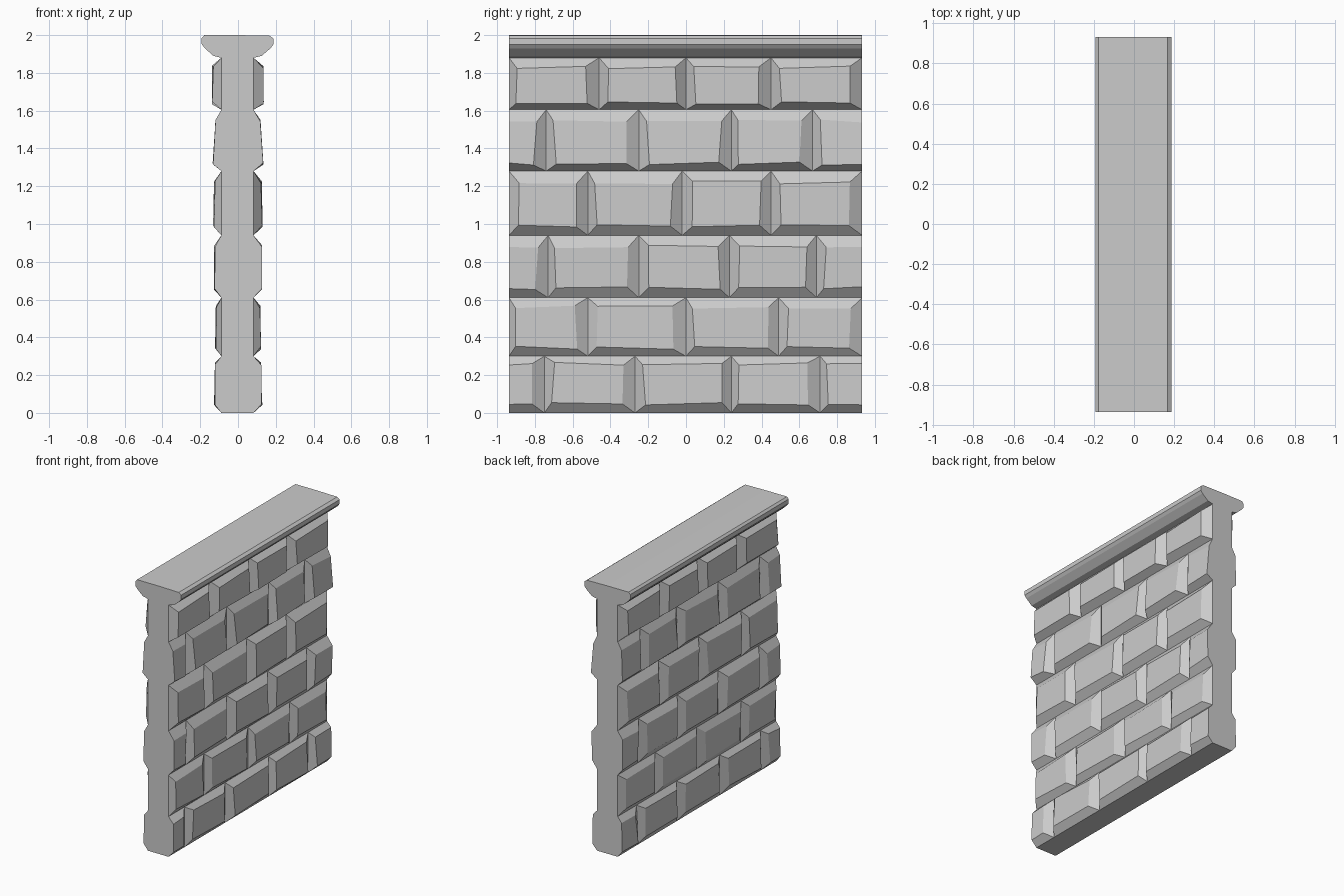
import bpy, bmesh, random
from mathutils import Vector

if "Cube" in bpy.data.objects:
    bpy.data.objects.remove(bpy.data.objects["Cube"])

random.seed(4)
Y0, Y1 = -0.937, 0.932        # wall ends
CORE = {-1: 0.088, 1: 0.082}  # core half thickness on each side

stone = bpy.data.materials.new("grey stone")
stone.diffuse_color = (0.6, 0.6, 0.6, 1)
stone.use_nodes = True
stone.node_tree.nodes["Principled BSDF"].inputs["Base Color"].default_value = stone.diffuse_color


def finish(name, bm):
    mesh = bpy.data.meshes.new(name)
    bm.to_mesh(mesh)
    bm.free()
    mesh.materials.append(stone)
    obj = bpy.data.objects.new(name, mesh)
    bpy.context.collection.objects.link(obj)
    return obj


def extrude_profile(name, pts, skip_sides=False):
    """Prism along y from an x,z outline; optionally without its x-facing sides."""
    bm = bmesh.new()
    a = [bm.verts.new((x, Y0, z)) for x, z in pts]
    b = [bm.verts.new((x, Y1, z)) for x, z in pts]
    bm.faces.new(a)
    bm.faces.new(b[::-1])
    n = len(pts)
    for i in range(n):
        j = (i + 1) % n
        if skip_sides and pts[i][0] == pts[j][0]:
            continue
        bm.faces.new((a[j], a[i], b[i], b[j]))
    return finish(name, bm)


def brick(bm, side, y0, y1, row):
    """Bevelled block standing out from one side of the wall."""
    z0, z1, lo, hi, depth_lo, depth_hi, joints, flush = row
    # flush blocks are cut straight at the wall end, others bevel inwards
    cut0, cut1 = flush and y0 == Y0, flush and y1 == Y1
    in0, in1 = 0 if cut0 else 0.045, 0 if cut1 else 0.06
    j = lambda s: random.uniform(-s, s)
    base = [(y0, z0), (y1, z0), (y1, z1), (y0, z1)]
    face = []
    for y, z, d, cut in ((y0 + in0, lo, depth_lo, cut0), (y1 - in1, lo, depth_lo, cut1),
                         (y1 - in1, hi, depth_hi, cut1), (y0 + in0, hi, depth_hi, cut0)):
        face.append((side * (d + j(0.004)), y if cut else y + j(0.012), z + j(0.008)))
    o = [bm.verts.new((side * CORE[side], y, z)) for y, z in base]
    i = [bm.verts.new(p) for p in face]
    faces = [bm.faces.new(i)]
    for k in range(4):
        m = (k + 1) % 4
        faces.append(bm.faces.new((o[k], o[m], i[m], i[k])))
    if side < 0:
        bmesh.ops.reverse_faces(bm, faces=faces)


# each course: bottom, top, face bottom, face top, depth at both, joints, flush ends
rows = [
    (0.00, 0.30, 0.05, 0.26, 0.125, 0.120, (-0.75, -0.27, 0.24, 0.71), True),
    (0.30, 0.61, 0.345, 0.56, 0.118, 0.115, (-0.52, 0.00, 0.49), False),
    (0.61, 0.94, 0.66, 0.88, 0.124, 0.124, (-0.73, -0.25, 0.23, 0.69), True),
    (0.94, 1.28, 0.99, 1.22, 0.128, 0.124, (-0.52, -0.02, 0.45), False),
    (1.28, 1.605, 1.32, 1.545, 0.131, 0.116, (-0.74, -0.25, 0.24, 0.67), True),
    (1.605, 1.88, 1.64, 1.83, 0.136, 0.134, (-0.46, 0.00, 0.45), False),
]
for n, row in enumerate(rows):
    bm = bmesh.new()
    ys = (Y0,) + row[6] + (Y1,)
    for side in (-1, 1):
        for y0, y1 in zip(ys, ys[1:]):
            brick(bm, side, y0, y1, row)
    finish("brick_course_%d" % (n + 1), bm)

# core between the brick faces
extrude_profile("wall_core", [(-CORE[-1], 0), (CORE[1], 0), (CORE[1], 1.88), (-CORE[-1], 1.88)], True)

# coping stone on top
cap = extrude_profile("coping", [
    (-0.088, 1.88), (0.082, 1.88), (0.125, 1.89), (0.172, 1.93), (0.187, 1.95),
    (0.187, 1.982), (0.167, 1.997), (0.0, 2.0), (-0.178, 2.0), (-0.192, 1.985),
    (-0.192, 1.952), (-0.175, 1.93), (-0.13, 1.89)])
